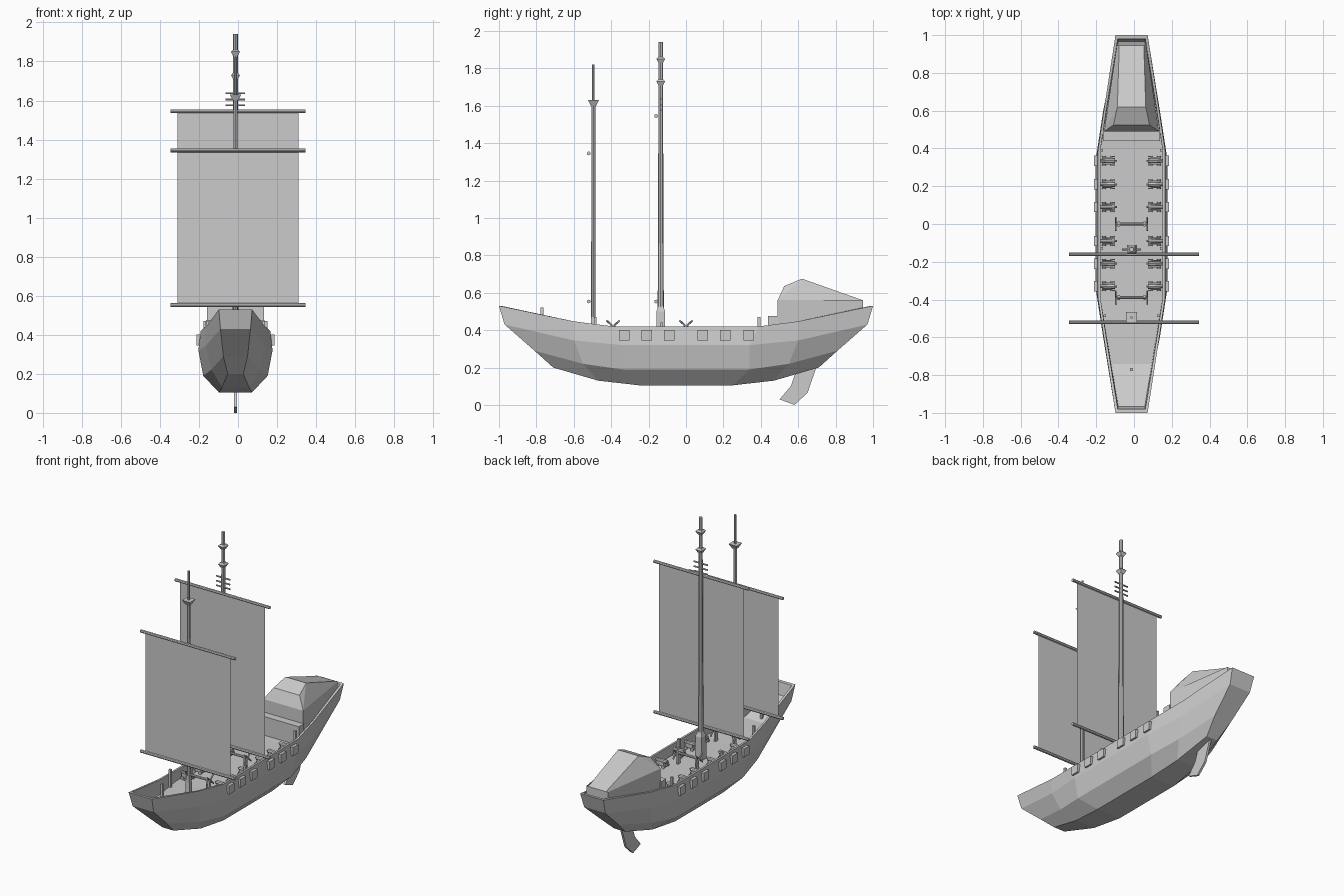
import bpy, bmesh, math
from mathutils import Vector

if "Cube" in bpy.data.objects:
    bpy.data.objects.remove(bpy.data.objects["Cube"])

CX = -0.013      # hull centre line; sails are centred on x = 0
DECK = 0.35


def mesh_object(name, verts, faces):
    me = bpy.data.meshes.new(name)
    me.from_pydata(verts, [], faces)
    bm = bmesh.new()
    bm.from_mesh(me)
    bmesh.ops.recalc_face_normals(bm, faces=bm.faces[:])
    bm.to_mesh(me)
    bm.free()
    ob = bpy.data.objects.new(name, me)
    bpy.context.collection.objects.link(ob)
    return ob


def box(name, centre, size):
    bpy.ops.mesh.primitive_cube_add(size=1, location=centre)
    ob = bpy.context.object
    ob.name = name
    ob.scale = size
    return ob


def rod(name, a, b, r1, r2=None, sides=8):
    a, b = Vector(a), Vector(b)
    d = b - a
    bpy.ops.mesh.primitive_cone_add(vertices=sides, radius1=r1, radius2=r1 if r2 is None else r2,
                                    depth=d.length, location=(a + b) / 2)
    ob = bpy.context.object
    ob.name = name
    ob.rotation_mode = 'QUATERNION'
    ob.rotation_quaternion = Vector((0, 0, 1)).rotation_difference(d)
    return ob


def frustum(name, y, z1, z2, w1, w2):
    """Square tapered block on the centre line, given half widths."""
    v = [(CX + sx * w, y + sy * w, z) for z, w in ((z1, w1), (z2, w2))
         for sx, sy in ((-1, -1), (1, -1), (1, 1), (-1, 1))]
    f = [(0, 1, 2, 3), (4, 5, 6, 7)] + [(i, (i + 1) % 4, (i + 1) % 4 + 4, i + 4) for i in range(4)]
    return mesh_object(name, v, f)


# Hull: each station runs bottom, chine, wale, rail, inner rail, deck as (half width, y, z)
stations = [
    [(.04, -.71, .20), (.062, -.81, .29), (.077, -.97, .43), (.085, -1, .53), (.073, -.98, .528), (.07, -.965, .45)],
    [(.07, -.47, .13), (.125, -.55, .22), (.15, -.60, .345), (.147, -.60, .447), (.134, -.60, .447), (.108, -.74, DECK + .01)],
    [(.085, -.25, .105), (.165, -.34, .19), (.19, -.34, .32), (.178, -.39, .42), (.165, -.39, .42), (.165, -.39, DECK)],
]
stations += [[(x, -y, z) for x, y, z in s] for s in reversed(stations)]
verts, faces = [], []
for s in stations:
    verts += [(CX + x, y, z) for x, y, z in s] + [(CX - x, y, z) for x, y, z in reversed(s)]
n = 12
for k in range(len(stations) - 1):
    for i in range(n):
        j = (i + 1) % n
        faces.append((k * n + i, k * n + j, (k + 1) * n + j, (k + 1) * n + i))
for base in (0, (len(stations) - 1) * n):
    for i in range(5):
        faces.append((base + i, base + i + 1, base + 10 - i, base + 11 - i))
mesh_object("hull", verts, faces)

# Rudder blade
outline = [(.60, .21), (.56, .10), (.50, .03), (.58, 0), (.65, .065), (.70, .21)]
m = len(outline)
verts = [(CX + s * .007, y, z) for s in (-1, 1) for y, z in outline]
faces = [tuple(range(m)), tuple(range(m, 2 * m))]
faces += [(i, (i + 1) % m, (i + 1) % m + m, i + m) for i in range(m)]
mesh_object("rudder", verts, faces)

# Stern cabin with faceted roof: lower wall, eave, brow, crown, tail
half = [(.145, .49, .36), (.145, .49, .56), (.095, .525, .635), (.075, .62, .675),
        (.065, .945, .56), (.078, .945, .56), (.078, .945, .46)]
verts = [(CX + s * x, y, z) for s in (1, -1) for x, y, z in half]
faces = [(i, i + 1, i + 8, i + 7) for i in range(6)]
for o in (0, 7):
    faces += [(o, o + 1, o + 5, o + 6), (o + 1, o + 2, o + 3), (o + 1, o + 3, o + 4, o + 5)]
faces.append((0, 6, 13, 7))
mesh_object("stern_cabin", verts, faces)
box("cabin_step", (CX, .467, .41), (.30, .055, .13))

# Sails and their yards
for name, y, top in (("fore", -.52, 1.345), ("main", -.16, 1.545)):
    mesh_object(name + "_sail", [(-.31, y, .553), (.31, y, .553), (.31, y, top), (-.31, y, top)], [(0, 1, 2, 3)])
    for part, z in (("lower", .553), ("upper", top)):
        rod(f"{name}_{part}_yard", (-.345, y, z), (.345, y, z), .01)

# Fore mast with lookout platform and topmast
FY, MY = -.495, -.135
rod("fore_mast", (CX, FY, DECK), (CX, FY, 1.61), .012, .011)
frustum("fore_mast_base", FY, DECK, .47, .015, .012)
frustum("fore_mast_platform", FY, 1.60, 1.63, .014, .029)
rod("fore_topmast", (CX, FY, 1.62), (CX, FY, 1.82), .007)

# Main mast with base, collars and crossbars
rod("main_mast", (CX, MY, DECK), (CX, MY, 1.72), .017, .012)
rod("main_topmast", (CX, MY, 1.72), (CX, MY, 1.94), .012)
frustum("main_mast_base", MY, DECK, .50, .025, .023)
frustum("main_mast_base_cap", MY, .50, .53, .023, .013)
for z in (1.72, 1.84):
    frustum("mast_collar_lower", MY, z - .012, z + .01, .012, .023)
    frustum("mast_collar_upper", MY, z + .01, z + .02, .023, .014)
for z in (1.575, 1.605, 1.637):
    rod("mast_crossbar", (CX - .05, MY, z), (CX + .05, MY, z), .005, sides=6)

# Gun ports and cannons on both sides
for y in (-.33, -.21, -.09, .09, .21, .335):
    for s in (-1, 1):
        box("gun_port", (CX + s * .187, y, .373), (.024, .055, .056))
        rod("cannon_barrel", (CX + s * .088, y, .388), (CX + s * .178, y, .388), .014, .009)
        rod("cannon_knob", (CX + s * .078, y, .388), (CX + s * .088, y, .388), .005, .005, 6)
        box("carriage_bed", (CX + s * .122, y, .366), (.065, .026, .014))
        for t in (-1, 1):
            box("carriage_cheek", (CX + s * .128, y + t * .016, .376), (.055, .006, .026))
            for x in (.10, .146):
                rod("carriage_wheel", (CX + s * x, y + t * .019, .36), (CX + s * x, y + t * .026, .36), .011)

# Deck winches: axle, upright stands and crossed handles
for y in (0, -.39):
    rod("winch_axle", (CX - .088, y, .42), (CX + .088, y, .42), .008)
    for s in (-1, 1):
        x = CX + s * .068
        box("winch_stand", (x, y, .385), (.012, .026, .08))
        for t in (-1, 1):
            rod("winch_handle", (CX + s * .083, y - t * .035, .388), (CX + s * .083, y + t * .035, .452), .005, sides=6)

# Mooring posts
for x, y, top in ((.157, .39, .47), (.157, -.13, .44), (.142, -.485, .47)):
    for s in (-1, 1):
        box("mooring_post", (CX + s * x, y, (DECK + top) / 2), (.014, .014, top - DECK))
box("bow_post", (CX, -.77, .445), (.014, .014, .15))
